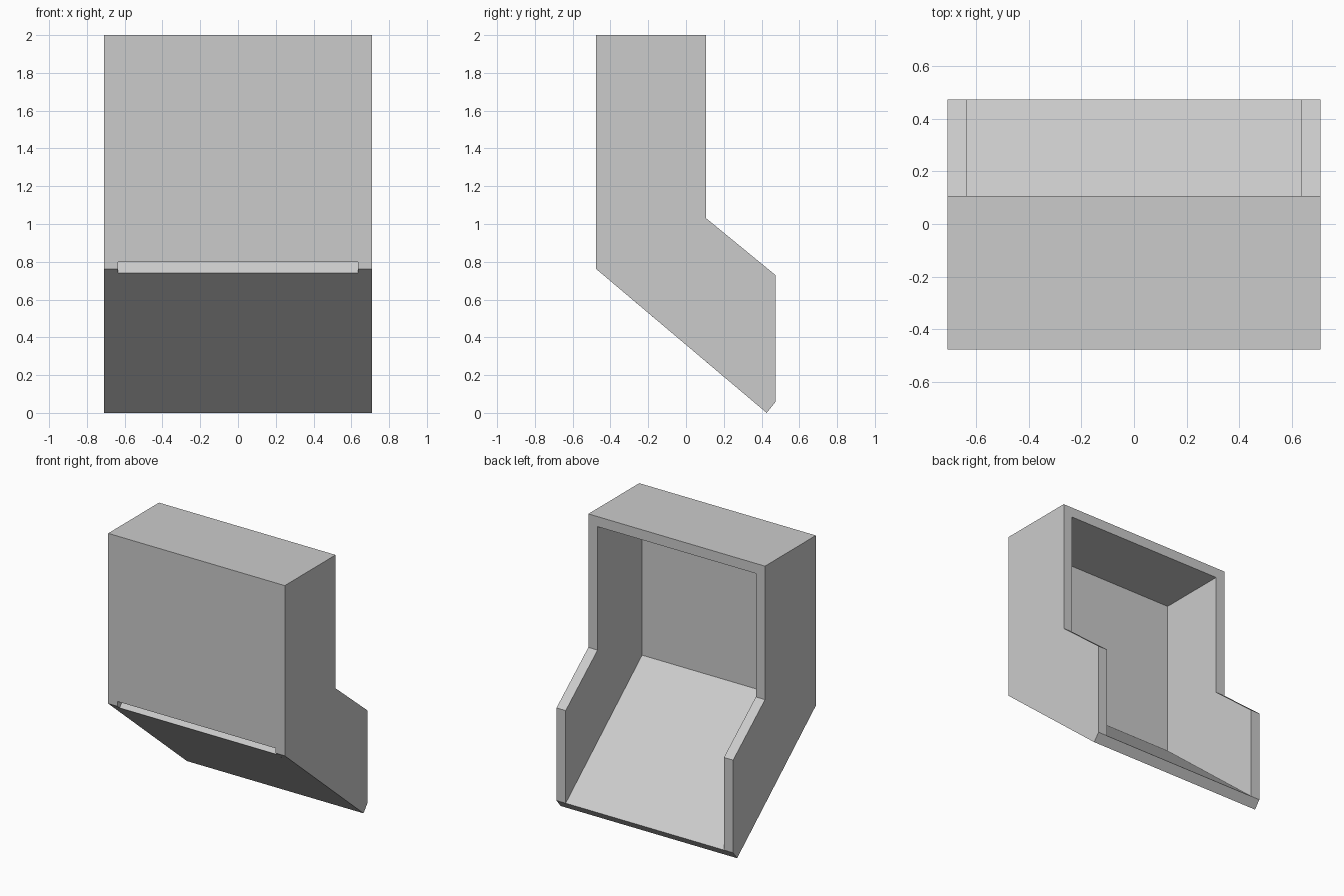
import bpy
import bmesh

cube = bpy.data.objects.get("Cube")
if cube:
    bpy.data.objects.remove(cube, do_unlink=True)

grey = bpy.data.materials.new("light grey")
grey.use_nodes = True
colour = (0.6, 0.6, 0.6, 1)
grey.diffuse_color = colour
grey.node_tree.nodes["Principled BSDF"].inputs["Base Color"].default_value = colour

WIDTH, INNER = 0.71, 0.636             # half widths outside and inside
FRONT, BACK, REAR = -0.477, 0.107, 0.473
WALL = 0.073


def extrude_profile(name, profile, x0, x1):
    """Solid panel: a (y, z) outline extruded along x."""
    bm = bmesh.new()
    face = bm.faces.new([bm.verts.new((x0, y, z)) for y, z in profile])
    geom = bmesh.ops.extrude_face_region(bm, geom=[face])["geom"]
    verts = [v for v in geom if isinstance(v, bmesh.types.BMVert)]
    bmesh.ops.translate(bm, verts=verts, vec=(x1 - x0, 0, 0))
    bmesh.ops.recalc_face_normals(bm, faces=bm.faces)
    mesh = bpy.data.meshes.new(name)
    bm.to_mesh(mesh)
    bm.free()
    mesh.materials.append(grey)
    obj = bpy.data.objects.new(name, mesh)
    bpy.context.collection.objects.link(obj)
    return obj


# Side walls with a sloping chute foot
side = [(FRONT, 2), (BACK, 2), (BACK, 1.03), (REAR, 0.73),
        (REAR, 0.057), (0.427, 0), (FRONT, 0.763)]
extrude_profile("left_side", side, INNER, WIDTH)
extrude_profile("right_side", side, -WIDTH, -INNER)

# Front wall, stopping above the slot, and the top panel
inside = FRONT + WALL
extrude_profile("front_wall", [(FRONT, 0.798), (FRONT, 2), (inside, 2),
                               (inside, 0.798)], -INNER, INNER)
extrude_profile("top_panel", [(inside, 2 - WALL), (inside, 2), (BACK, 2),
                              (BACK, 2 - WALL)], -INNER, INNER)

# Sloping floor with square-cut ends
extrude_profile("sloping_floor", [(-0.451, 0.741), (inside, 0.798),
                                  (REAR, 0.057), (0.427, 0)], -INNER, INNER)
